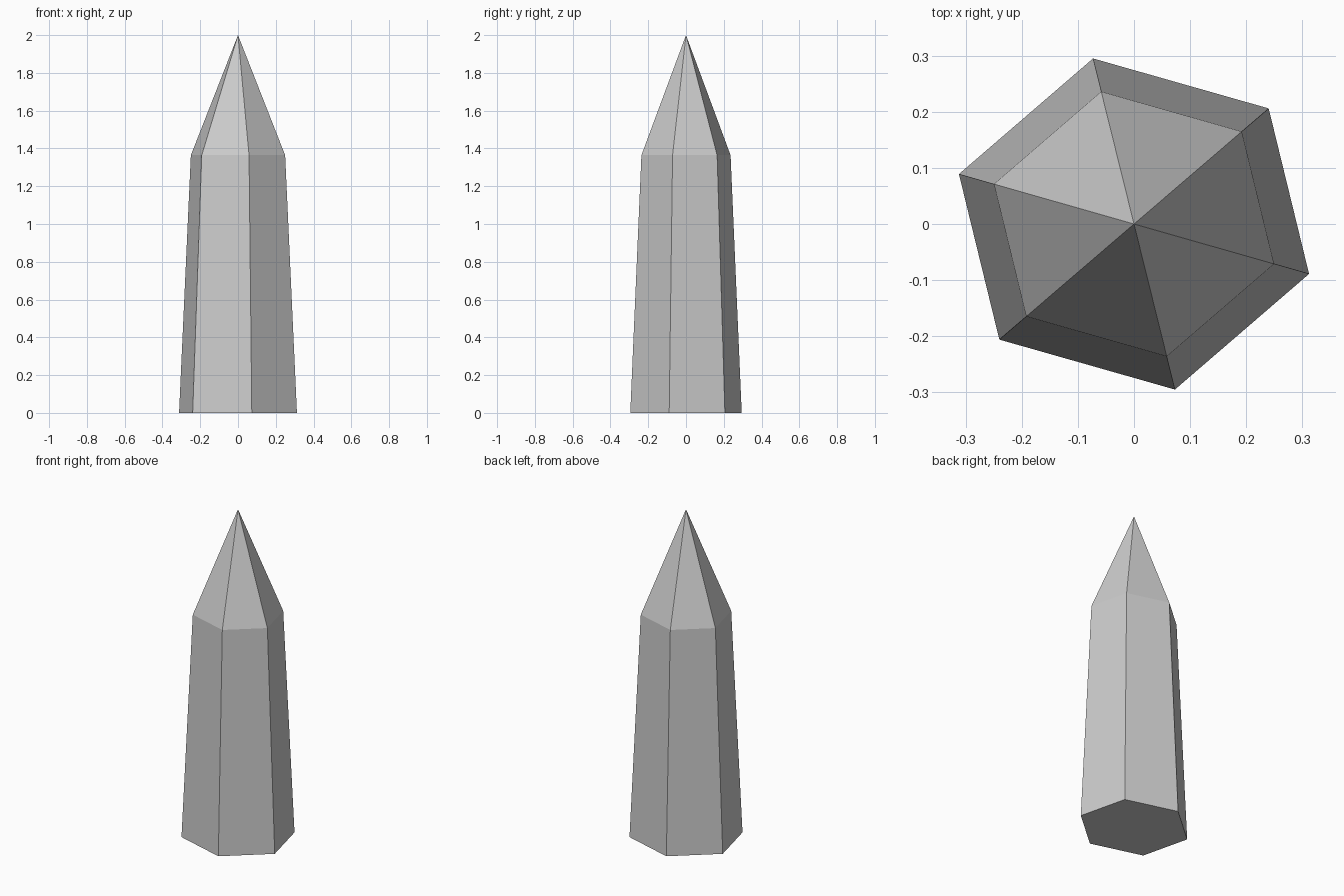
import bpy, bmesh

if "Cube" in bpy.data.objects:
    bpy.data.objects.remove(bpy.data.objects["Cube"])

# Half of the slightly irregular hexagon; the other half is point-mirrored
half = [(0.312, -0.089), (0.24, 0.206), (-0.073, 0.295)]
outline = half + [(-x, -y) for x, y in half]

bm = bmesh.new()


def ring(scale, z):
    return [bm.verts.new((x * scale, y * scale, z)) for x, y in outline]


base = ring(1.0, 0.0)
shoulder = ring(0.8, 1.364)
tip = bm.verts.new((0, 0, 2.0))

# Bottom cap, tapered shaft and pointed tip
bm.faces.new(base[::-1])
for i in range(6):
    j = (i + 1) % 6
    bm.faces.new((base[i], base[j], shoulder[j], shoulder[i]))
    bm.faces.new((shoulder[i], shoulder[j], tip))

mesh = bpy.data.meshes.new("crystal")
bm.to_mesh(mesh)
bm.free()
bpy.context.collection.objects.link(bpy.data.objects.new("crystal", mesh))
